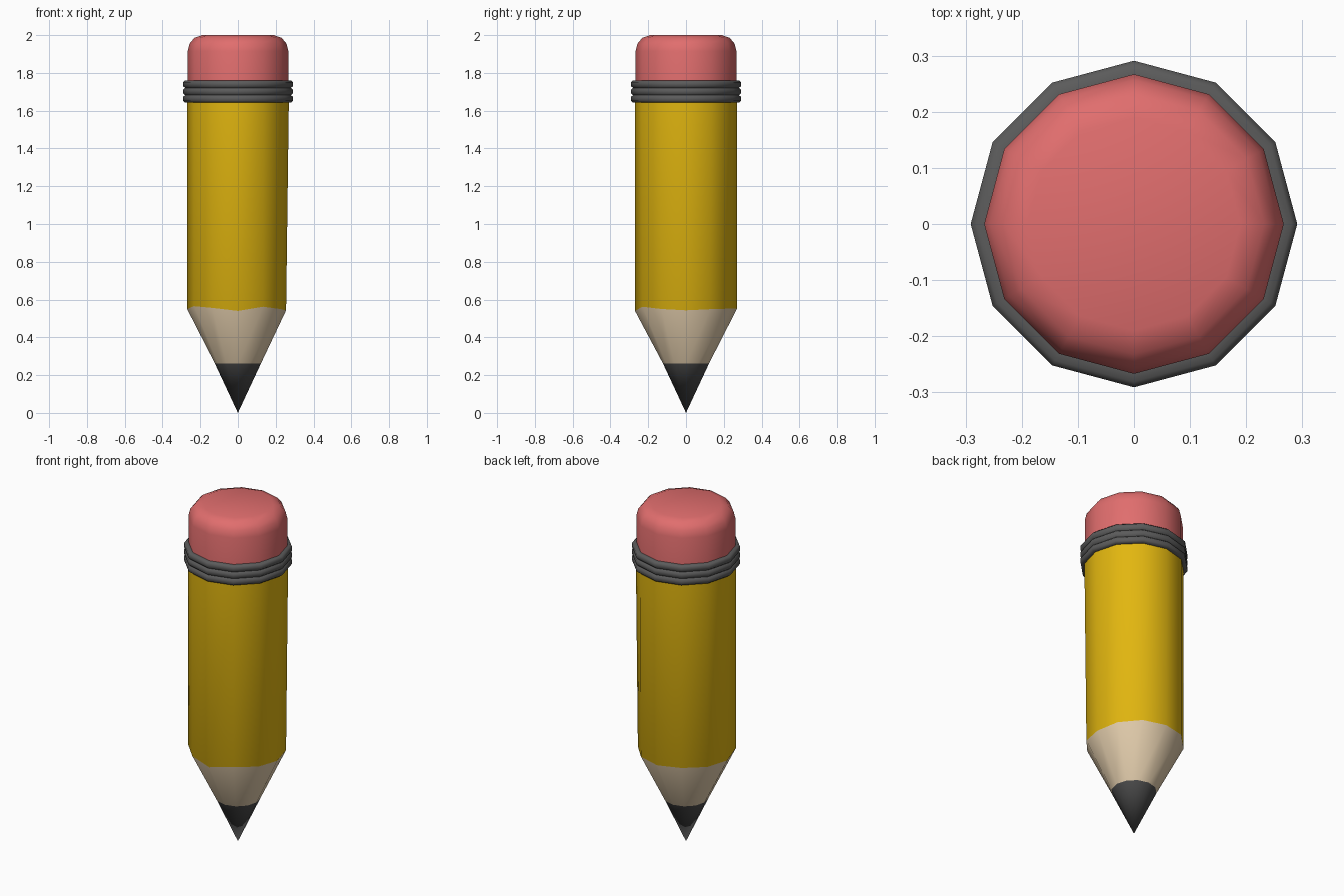
import bpy, bmesh, math

if "Cube" in bpy.data.objects:
    bpy.data.objects.remove(bpy.data.objects["Cube"])

SIDES = 12


def material(name, rgb):
    m = bpy.data.materials.new(name)
    m.diffuse_color = (*rgb, 1)
    m.use_nodes = True
    m.node_tree.nodes["Principled BSDF"].inputs["Base Color"].default_value = m.diffuse_color
    return m


yellow = material("yellow paint", (0.76, 0.47, 0.005))
pink = material("pink rubber", (0.75, 0.155, 0.155))
wood = material("bare wood", (0.74, 0.59, 0.40))
graphite = material("graphite", (0.072, 0.072, 0.072))
metal = material("dark metal", (0.105, 0.105, 0.105))


def lathe(name, profile, mats, pick=None, adjust=None, angle=40):
    """Spin (radius, z) points round z; radius 0 makes a pole."""
    bm = bmesh.new()
    rings = []
    for row, (r, z) in enumerate(profile):
        ring = []
        for i in range(SIDES if r > 0 else 1):
            a = 2 * math.pi * i / SIDES
            ri, zi = adjust(row, i, r, z) if adjust else (r, z)
            ring.append(bm.verts.new((ri * math.cos(a), ri * math.sin(a), zi)))
        rings.append(ring)
    for row, (lo, hi) in enumerate(zip(rings, rings[1:])):
        for i in range(SIDES):
            j = (i + 1) % SIDES
            if len(lo) == 1:
                f = bm.faces.new((lo[0], hi[j], hi[i]))
            elif len(hi) == 1:
                f = bm.faces.new((lo[i], lo[j], hi[0]))
            else:
                f = bm.faces.new((lo[i], lo[j], hi[j], hi[i]))
            f.material_index = pick(row) if pick else 0
    bmesh.ops.recalc_face_normals(bm, faces=bm.faces[:])
    me = bpy.data.meshes.new(name)
    bm.to_mesh(me)
    bm.free()
    ob = bpy.data.objects.new(name, me)
    bpy.context.collection.objects.link(ob)
    for m in mats:
        me.materials.append(m)
    bpy.ops.object.select_all(action='DESELECT')
    ob.select_set(True)
    bpy.context.view_layer.objects.active = ob
    bpy.ops.object.shade_smooth_by_angle(angle=math.radians(angle))
    return ob


# Hand-sharpened edge: small height changes round the paint line
edge = [0.543, 0.549, 0.552, 0.552, 0.558, 0.553,
        0.55, 0.565, 0.556, 0.54, 0.562, 0.55]


def sharpened(row, i, r, z):
    if row == 2:
        r -= 0.015 * max(0, math.cos(2 * math.pi * i / SIDES)) ** 2
        return r, edge[i]
    return r, z


# Graphite point, wooden cone and painted shaft
lathe("pencil_body",
      [(0, 0), (0.122, 0.262), (0.27, 0.55), (0.27, 1.70), (0, 1.70)],
      [graphite, wood, yellow], pick=lambda row: min(row, 2), adjust=sharpened, angle=35)

# Ribbed ferrule: three rounded ridges
ribs = [(0.262, 1.643)]
for k in range(3):
    z = 1.643 + 0.039 * k
    ribs += [(0.281, z), (0.291, z + 0.009), (0.291, z + 0.030), (0.281, z + 0.039)][(k > 0):]
ribs.append((0.262, 1.76))
lathe("ferrule", ribs, [metal], angle=50)

# Eraser with a rounded rim
lathe("eraser",
      [(0, 1.69), (0.267, 1.69), (0.267, 1.915), (0.257, 1.955),
       (0.232, 1.985), (0.19, 2.0), (0, 2.0)], [pink], angle=50)
